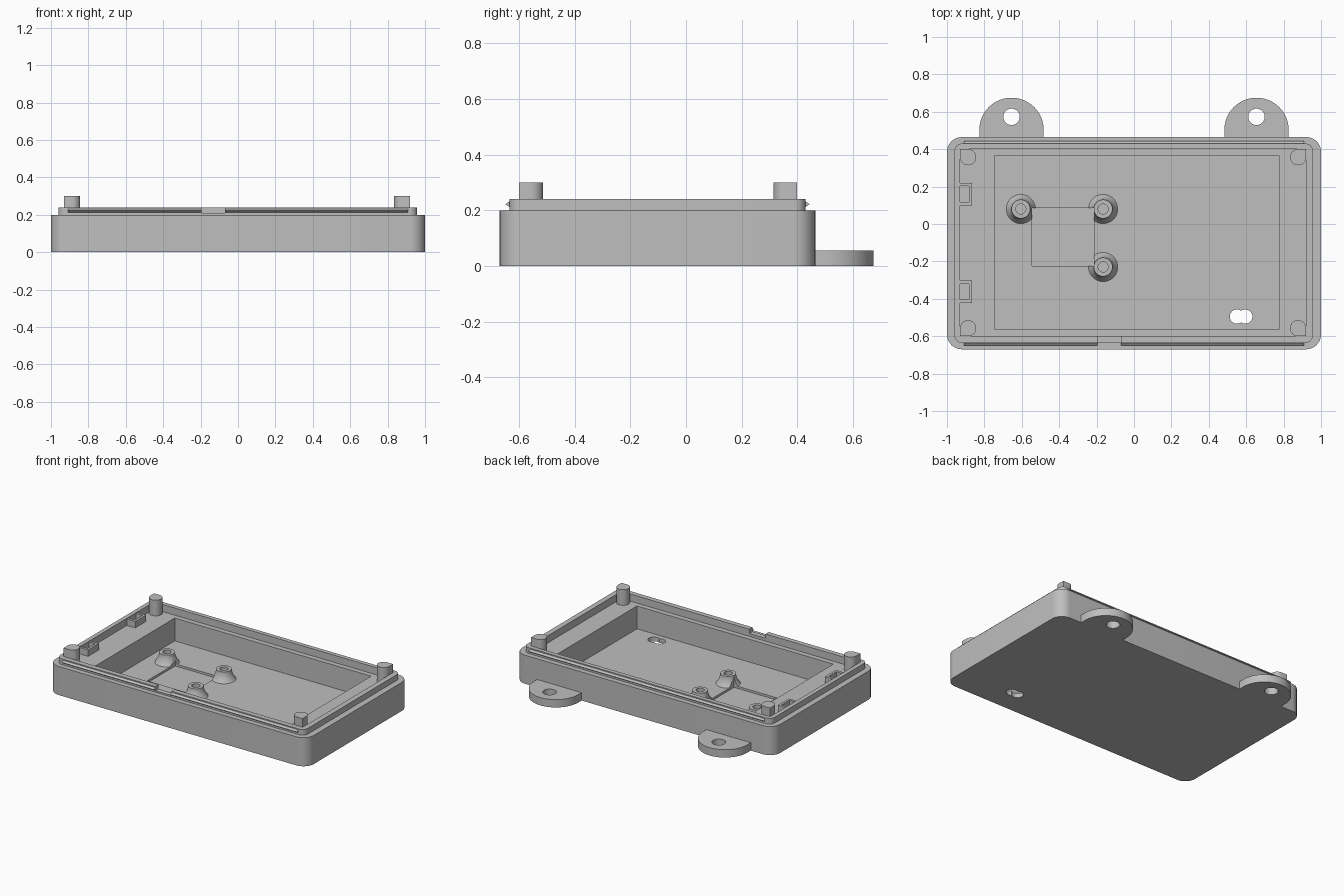
import bpy, bmesh, math

cube = bpy.data.objects.get("Cube")
if cube:
    bpy.data.objects.remove(cube, do_unlink=True)

grey = bpy.data.materials.new("light_grey_plastic")
grey.use_nodes = True
COLOUR = (0.52, 0.52, 0.52, 1)
grey.diffuse_color = COLOUR
grey.node_tree.nodes["Principled BSDF"].inputs["Base Color"].default_value = COLOUR


def finish(name, bm):
    bmesh.ops.recalc_face_normals(bm, faces=bm.faces)
    mesh = bpy.data.meshes.new(name)
    bm.to_mesh(mesh)
    bm.free()
    mesh.materials.append(grey)
    obj = bpy.data.objects.new(name, mesh)
    bpy.context.collection.objects.link(obj)
    return obj


def prism(name, outline, z0, z1):
    """Extrude a flat outline upwards."""
    bm = bmesh.new()
    base = bm.faces.new([bm.verts.new((x, y, z0)) for x, y in outline])
    top = bmesh.ops.extrude_face_region(bm, geom=[base])["geom"]
    verts = [v for v in top if isinstance(v, bmesh.types.BMVert)]
    bmesh.ops.translate(bm, verts=verts, vec=(0, 0, z1 - z0))
    return finish(name, bm)


def arc(cx, cy, r, a0, a1, n):
    return [(cx + r * math.cos(math.radians(a0 + (a1 - a0) * i / n)),
             cy + r * math.sin(math.radians(a0 + (a1 - a0) * i / n))) for i in range(n + 1)]


def rect(x0, x1, y0, y1, r=0):
    if r == 0:
        return [(x0, y0), (x1, y0), (x1, y1), (x0, y1)]
    return (arc(x0 + r, y0 + r, r, 180, 270, 10) + arc(x1 - r, y0 + r, r, 270, 360, 10)
            + arc(x1 - r, y1 - r, r, 0, 90, 10) + arc(x0 + r, y1 - r, r, 90, 180, 10))


def circle(cx, cy, r):
    return arc(cx, cy, r, 0, 360, 40)[:-1]


def lathe(name, cx, cy, profile, n=40):
    """Revolve a closed radius/height profile around a vertical axis."""
    bm = bmesh.new()
    rings = [[bm.verts.new((x, y, z)) for x, y in arc(cx, cy, r, 0, 360, n)[:-1]]
             for r, z in profile]
    for a, b in zip(rings, rings[1:] + rings[:1]):
        for i in range(n):
            j = (i + 1) % n
            bm.faces.new((a[i], a[j], b[j], b[i]))
    return finish(name, bm)


def cut(obj, outline, z0, z1):
    cutter = prism("cutter", outline, z0, z1)
    cutter.hide_render = True
    mod = obj.modifiers.new("cut", 'BOOLEAN')
    mod.operation = 'DIFFERENCE'
    mod.solver = 'EXACT'
    mod.object = cutter
    bpy.context.view_layer.objects.active = obj
    bpy.ops.object.modifier_apply(modifier=mod.name)
    bpy.data.objects.remove(cutter, do_unlink=True)


LEDGE, FLOOR = 0.19, 0.03
inner = rect(-0.93, 0.92, -0.6, 0.4)
pocket = rect(-0.545, -0.215, -0.225, 0.085)

# Tray with ledge, deep recess, shallow pocket and a cable hole
tray = prism("tray", rect(-1, 1, -0.67, 0.465, 0.08), 0, 0.2)
cut(tray, inner, LEDGE, 0.4)
cut(tray, rect(-0.745, 0.775, -0.565, 0.365), FLOOR, 0.4)
cut(tray, pocket, 0.015, 0.4)
for x in (0.55, 0.595):
    cut(tray, circle(x, -0.495, 0.038), -0.1, 0.1)

# Raised lip with a notch at the front
lip = prism("lip", rect(-0.96, 0.957, -0.635, 0.43, 0.04), 0.2, 0.24)
cut(lip, inner, 0.1, 0.4)
cut(lip, rect(-0.195, -0.07, -0.7, -0.55), 0.21, 0.4)


# Snap ridges along the lip
def ridge(name, x0, x1, y, out):
    bm = bmesh.new()
    ends = [[bm.verts.new((x, y + dy * out, z))
             for dy, z in ((-0.005, 0.209), (0.014, 0.222), (-0.005, 0.236))] for x in (x0, x1)]
    for end in ends:
        bm.faces.new(end)
    for i in range(3):
        j = (i + 1) % 3
        bm.faces.new((ends[0][i], ends[0][j], ends[1][j], ends[1][i]))
    return finish(name, bm)


ridge("front_ridge_right", -0.91, -0.195, -0.635, -1)
ridge("front_ridge_left", -0.07, 0.91, -0.635, -1)
ridge("back_ridge", -0.91, 0.91, 0.43, 1)

# Corner posts: round inside, square towards the outer corner
R = 0.043
for side, cx, sx in (("right", -0.887, -1), ("left", 0.877, 1)):
    for end, cy, sy in (("front", -0.557, -1), ("back", 0.357, 1)):
        outline = [(cx + sx * x, cy + sy * y)
                   for x, y in arc(0, 0, R, 90, 360, 30) + [(R, R)]]
        prism(f"{end}_{side}_post", outline, LEDGE - 0.02, 0.3)

# Latch brackets on the right ledge
for name, y in (("back_latch", 0.16), ("front_latch", -0.362)):
    latch = prism(name, rect(-0.932, -0.865, y - 0.06, y + 0.06), LEDGE - 0.01, 0.235)
    cut(latch, rect(-0.93, -0.882, y - 0.042, y + 0.042), LEDGE, 0.4)

# Flared screw standoffs, trimmed by the pocket
flare = [(0.027, 0.1), (0.05, 0.1), (0.051, 0.085), (0.056, 0.068),
         (0.065, 0.048), (0.078, 0.03), (0.078, 0.02), (0.027, 0.02)]
for i, (x, y) in enumerate(((-0.605, 0.08), (-0.165, 0.08), (-0.165, -0.23))):
    standoff = lathe(f"standoff_{i + 1}", x, y, flare)
    cut(standoff, pocket, 0, 0.4)

# Mounting tabs at the back
for side, x in (("right", -0.655), ("left", 0.655)):
    outline = arc(x, 0.503, 0.172, 0, 180, 32) + [(x - 0.172, 0.44), (x + 0.172, 0.44)]
    tab = prism(f"{side}_mounting_tab", outline, 0, 0.055)
    cut(tab, circle(x, 0.573, 0.044), -0.1, 0.2)

# Smooth curved walls, keep edges crisp
bpy.ops.object.select_all(action='DESELECT')
for obj in bpy.context.scene.objects:
    if obj.type == 'MESH' and grey.name in obj.data.materials:
        obj.select_set(True)
        bpy.context.view_layer.objects.active = obj
bpy.ops.object.shade_smooth_by_angle(angle=math.radians(30))
